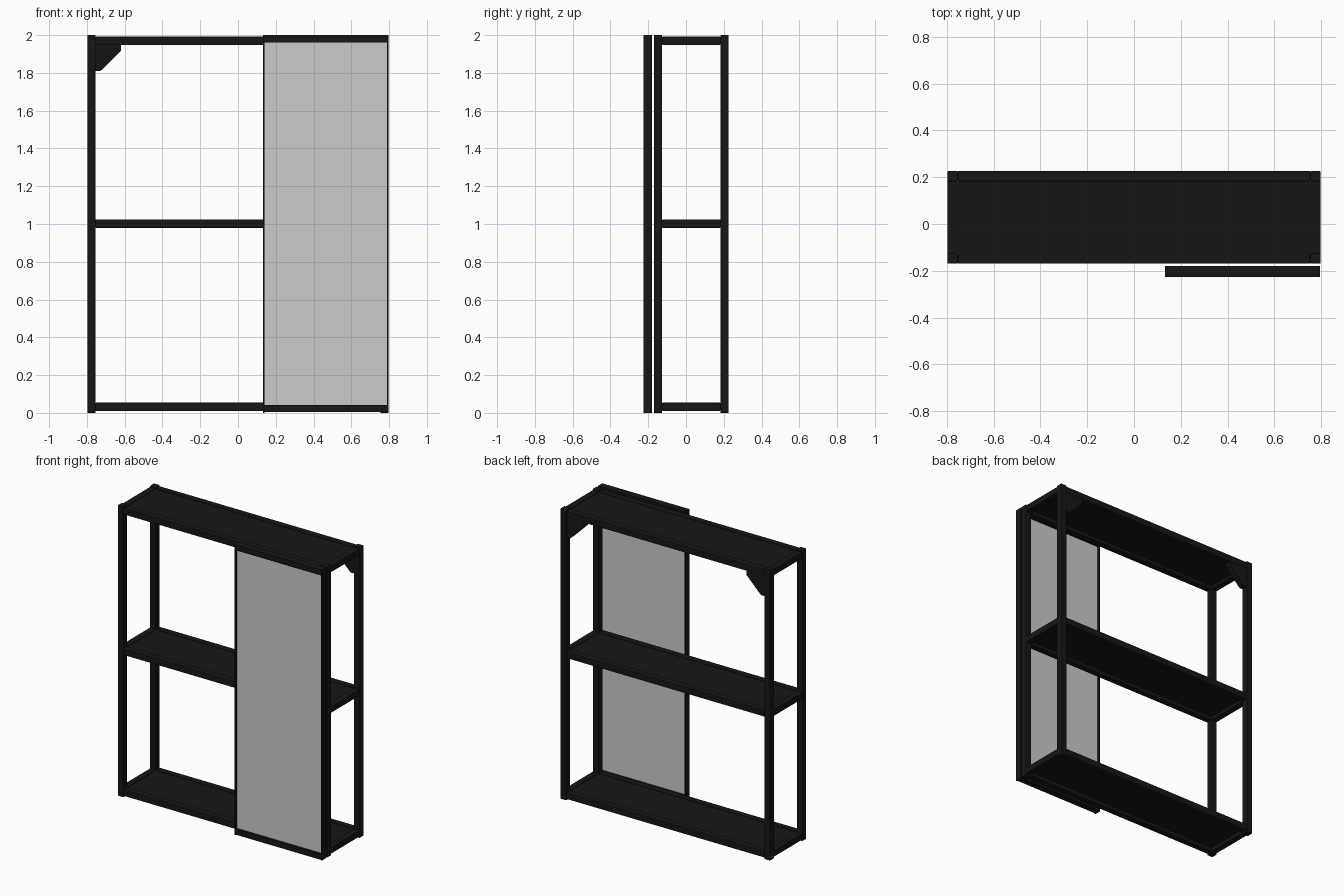
import bpy, bmesh

if "Cube" in bpy.data.objects:
    bpy.data.objects.remove(bpy.data.objects["Cube"])

black = bpy.data.materials.new("black")
black.diffuse_color = (0.008, 0.008, 0.008, 1)
black.use_nodes = True
black.node_tree.nodes["Principled BSDF"].inputs["Base Color"].default_value = black.diffuse_color


def box(name, x, y, z, bevel=0.0, mat=black):
    """Box from (min, max) ranges, with optional small edge bevel."""
    bm = bmesh.new()
    bmesh.ops.create_cube(bm, size=1)
    for v in bm.verts:
        v.co = [r[0] if c < 0 else r[1] for c, r in zip(v.co, (x, y, z))]
    me = bpy.data.meshes.new(name)
    bm.to_mesh(me)
    bm.free()
    ob = bpy.data.objects.new(name, me)
    bpy.context.collection.objects.link(ob)
    if mat:
        me.materials.append(mat)
    if bevel:
        m = ob.modifiers.new("bevel", 'BEVEL')
        m.width = bevel
        m.segments = 2
    return ob


X0, X1 = 0.754, 0.798            # post inner and outer x
FRONT, BACK = (-0.17, -0.126), (0.182, 0.226)
B = 0.003

# four posts
for side, s in (("left", -1), ("right", 1)):
    xr = tuple(sorted((s * X0, s * X1)))
    box(f"front_post_{side}", xr, FRONT, (0, 2), B)
    box(f"back_post_{side}", xr, BACK, (0, 2), B)

# three shelves: rails around an inset board
for level, z in (("bottom", 0.01), ("middle", 0.98), ("top", 1.948)):
    zr = (z, z + 0.044)
    box(f"{level}_front_rail", (-X0, X0), FRONT, zr, B)
    box(f"{level}_back_rail", (-X0, X0), BACK, zr, B)
    for side, s in (("left", -1), ("right", 1)):
        xr = tuple(sorted((s * X0, s * X1)))
        box(f"{level}_side_rail_{side}", xr, (FRONT[1], BACK[0]), zr, B)
    box(f"{level}_shelf_board", (-X0, X0), (FRONT[1], BACK[0]), (z + 0.024, z + 0.040))

# corner gussets at the top of the back frame
profile = [(0, 0), (0.135, 0), (0.135, -0.03), (0.026, -0.138), (0, -0.138)]
for side, s in (("left", -1), ("right", 1)):
    bm = bmesh.new()
    f = bm.faces.new([bm.verts.new((s * (X0 - u), 0.184, 1.948 + w)) for u, w in profile])
    ext = bmesh.ops.extrude_face_region(bm, geom=[f])
    bmesh.ops.translate(bm, vec=(0, 0.04, 0),
                        verts=[g for g in ext["geom"] if isinstance(g, bmesh.types.BMVert)])
    bmesh.ops.recalc_face_normals(bm, faces=bm.faces)
    me = bpy.data.meshes.new(f"corner_gusset_{side}")
    bm.to_mesh(me)
    bm.free()
    me.materials.append(black)
    bpy.context.collection.objects.link(bpy.data.objects.new(me.name, me))

# sliding door: thin side strips, top and bottom bars, grey panel
D0, D1 = 0.132, 0.796
DY = (-0.226, -0.18)
box("door_left_strip", (D0, D0 + 0.007), DY, (0, 2))
box("door_right_strip", (D1 - 0.007, D1), DY, (0, 2))
box("door_bottom_bar", (D0 + 0.007, D1 - 0.007), DY, (0.004, 0.042))
box("door_top_bar", (D0 + 0.007, D1 - 0.007), DY, (1.962, 2))
box("door_panel", (D0 + 0.007, D1 - 0.007), (-0.21, -0.198), (0.042, 1.962), mat=None)
